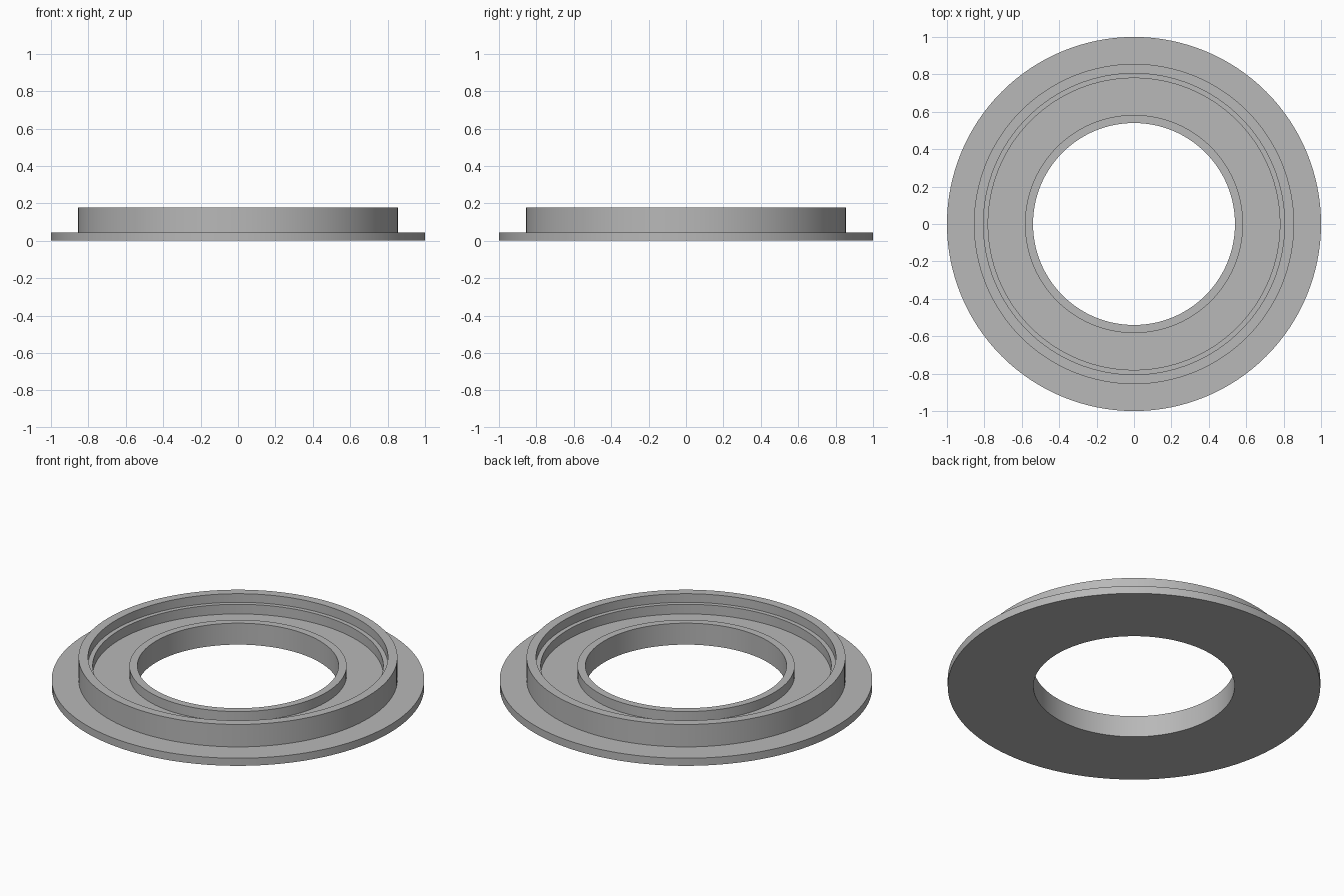
import bpy, bmesh
from math import tau, radians
from mathutils import Vector

cube = bpy.data.objects.get("Cube")
if cube:
    bpy.data.objects.remove(cube, do_unlink=True)

SEGMENTS = 128

# Single grey material
grey = bpy.data.materials.new("plain grey")
grey.use_nodes = True
colour = (0.48, 0.48, 0.48, 1)
grey.diffuse_color = colour
grey.node_tree.nodes["Principled BSDF"].inputs["Base Color"].default_value = colour


def lathe(name, profile):
    """Revolve a closed (radius, height) profile around the z axis."""
    bm = bmesh.new()
    verts = [bm.verts.new((r, 0, z)) for r, z in profile]
    edges = [bm.edges.new((v, verts[i - 1])) for i, v in enumerate(verts)]
    bmesh.ops.spin(bm, geom=verts + edges, cent=Vector(), axis=Vector((0, 0, 1)),
                   angle=tau, steps=SEGMENTS, use_merge=True)
    bmesh.ops.remove_doubles(bm, verts=bm.verts[:], dist=0.0001)
    bmesh.ops.recalc_face_normals(bm, faces=bm.faces[:])
    mesh = bpy.data.meshes.new(name)
    bm.to_mesh(mesh)
    bm.free()
    mesh.materials.append(grey)
    obj = bpy.data.objects.new(name, mesh)
    bpy.context.collection.objects.link(obj)
    return obj


# Heights of the flange, recessed floor, ledge and rim
flange, floor, ledge, rim = 0.045, 0.07, 0.127, 0.178

ring = lathe("flanged_ring", [
    (0.54, 0), (1.0, 0), (1.0, flange),          # underside and flange edge
    (0.856, flange), (0.856, rim),               # outer wall
    (0.805, rim), (0.805, ledge),                # rim and its inner step
    (0.78, ledge), (0.78, floor),                # ledge down to the floor
    (0.583, floor), (0.583, ledge),              # floor and inner lip
    (0.54, ledge),                               # lip top, bore closes the loop
])

bpy.ops.object.select_all(action="DESELECT")
ring.select_set(True)
bpy.context.view_layer.objects.active = ring
bpy.ops.object.shade_smooth_by_angle(angle=radians(30))
